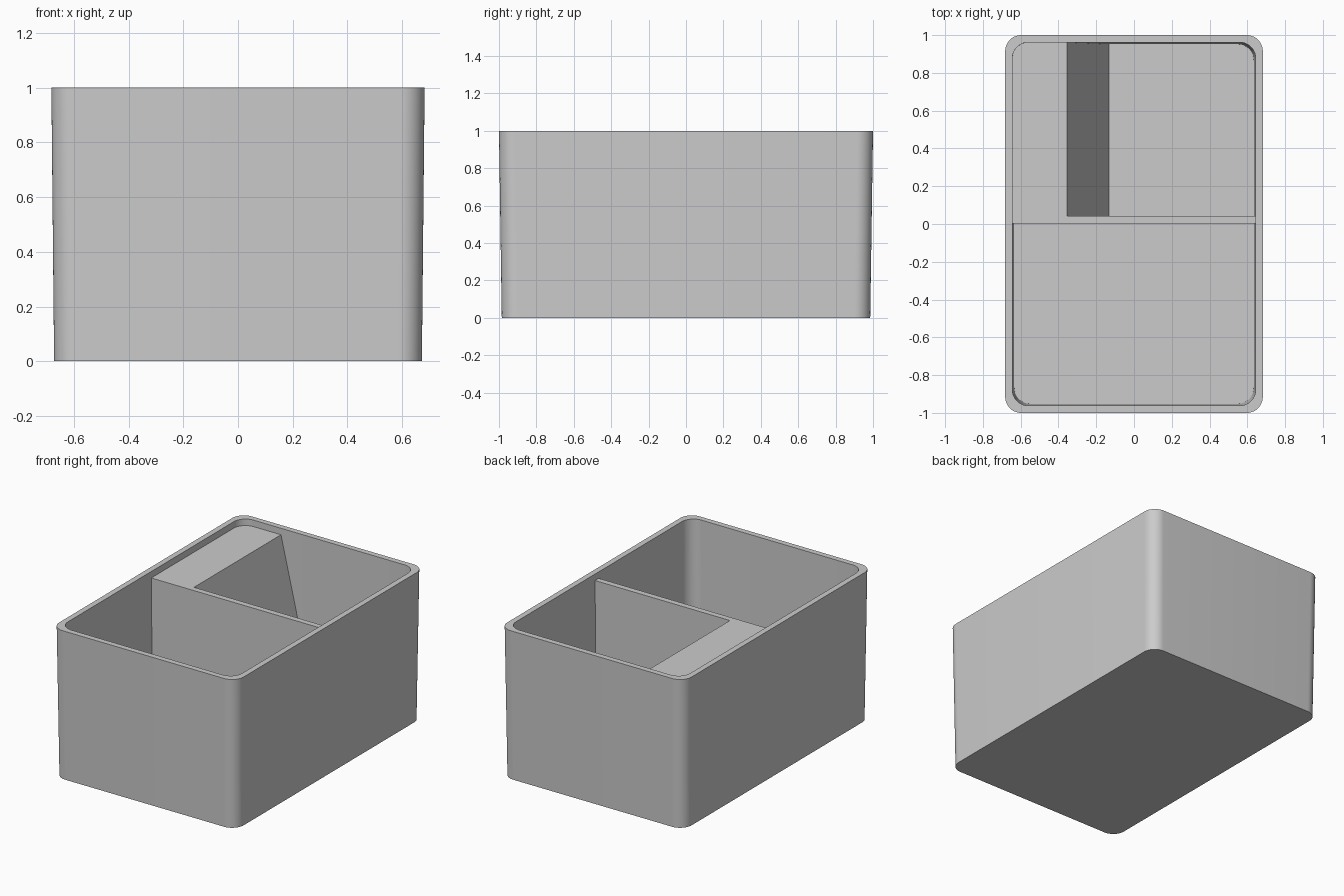
import bpy, bmesh, math

cube = bpy.data.objects.get("Cube")
if cube:
    bpy.data.objects.remove(cube, do_unlink=True)

grey = bpy.data.materials.new("plain grey")
grey.use_nodes = True
colour = (0.6, 0.6, 0.6, 1)
grey.diffuse_color = colour
grey.node_tree.nodes["Principled BSDF"].inputs["Base Color"].default_value = colour

SEGMENTS = 12
HEIGHT, FLOOR, SHELF = 1.0, 0.04, 0.957


def rounded_ring(bm, hx, hy, r, z):
    """Rounded rectangle of vertices at height z."""
    ring = []
    for q, (sx, sy) in enumerate([(1, 1), (-1, 1), (-1, -1), (1, -1)]):
        for i in range(SEGMENTS + 1):
            a = (q + i / SEGMENTS) * math.pi / 2
            ring.append(bm.verts.new((sx * (hx - r) + r * math.cos(a),
                                      sy * (hy - r) + r * math.sin(a), z)))
    return ring


def finish(bm, name):
    bmesh.ops.recalc_face_normals(bm, faces=bm.faces)
    mesh = bpy.data.meshes.new(name)
    bm.to_mesh(mesh)
    bm.free()
    mesh.materials.append(grey)
    ob = bpy.data.objects.new(name, mesh)
    bpy.context.collection.objects.link(ob)
    return ob


def loft(name, sections):
    """Skin rounded rectangles in order and cap both ends."""
    bm = bmesh.new()
    rings = [rounded_ring(bm, *s) for s in sections]
    for a, b in zip(rings, rings[1:]):
        for i in range(len(a)):
            j = (i + 1) % len(a)
            bm.faces.new((a[i], a[j], b[j], b[i]))
    bm.faces.new(rings[0])
    bm.faces.new(rings[-1])
    return finish(bm, name)


def extrude_profile(name, points, y0, y1):
    """Extrude an x-z outline along y."""
    bm = bmesh.new()
    face = bm.faces.new([bm.verts.new((x, y0, z)) for x, z in points])
    out = bmesh.ops.extrude_face_region(bm, geom=[face])
    moved = [v for v in out["geom"] if isinstance(v, bmesh.types.BMVert)]
    bmesh.ops.translate(bm, verts=moved, vec=(0, y1 - y0, 0))
    return finish(bm, name)


# Tapered bin with rounded corners
shell = loft("bin_shell", [
    (0.672, 0.985, 0.085, 0), (0.682, 1.0, 0.085, HEIGHT),
    (0.644, 0.962, 0.085, HEIGHT), (0.634, 0.952, 0.085, FLOOR)])
bpy.ops.object.select_all(action="DESELECT")
shell.select_set(True)
bpy.context.view_layer.objects.active = shell
bpy.ops.object.shade_smooth_by_angle(angle=math.radians(30))

# Trim volume reaching halfway into the walls
trim = loft("trim_volume", [
    (0.644, 0.962, 0.085, 0.02), (0.655, 0.973, 0.085, HEIGHT)])
trim.hide_render = True
trim.hide_set(True)

# Cross divider
divider = extrude_profile(
    "divider", [(-0.8, FLOOR - 0.01), (0.8, FLOOR - 0.01), (0.8, SHELF), (-0.8, SHELF)],
    0.003, 0.042)

# Raised shelf with a steep sloping side
shelf = extrude_profile(
    "sloped_shelf", [(-0.8, FLOOR - 0.01), (-0.13, FLOOR - 0.01), (-0.355, SHELF), (-0.8, SHELF)],
    0.042, 1.1)

for part in (divider, shelf):
    mod = part.modifiers.new("trim to bin", "BOOLEAN")
    mod.operation = "INTERSECT"
    mod.solver = "EXACT"
    mod.object = trim
